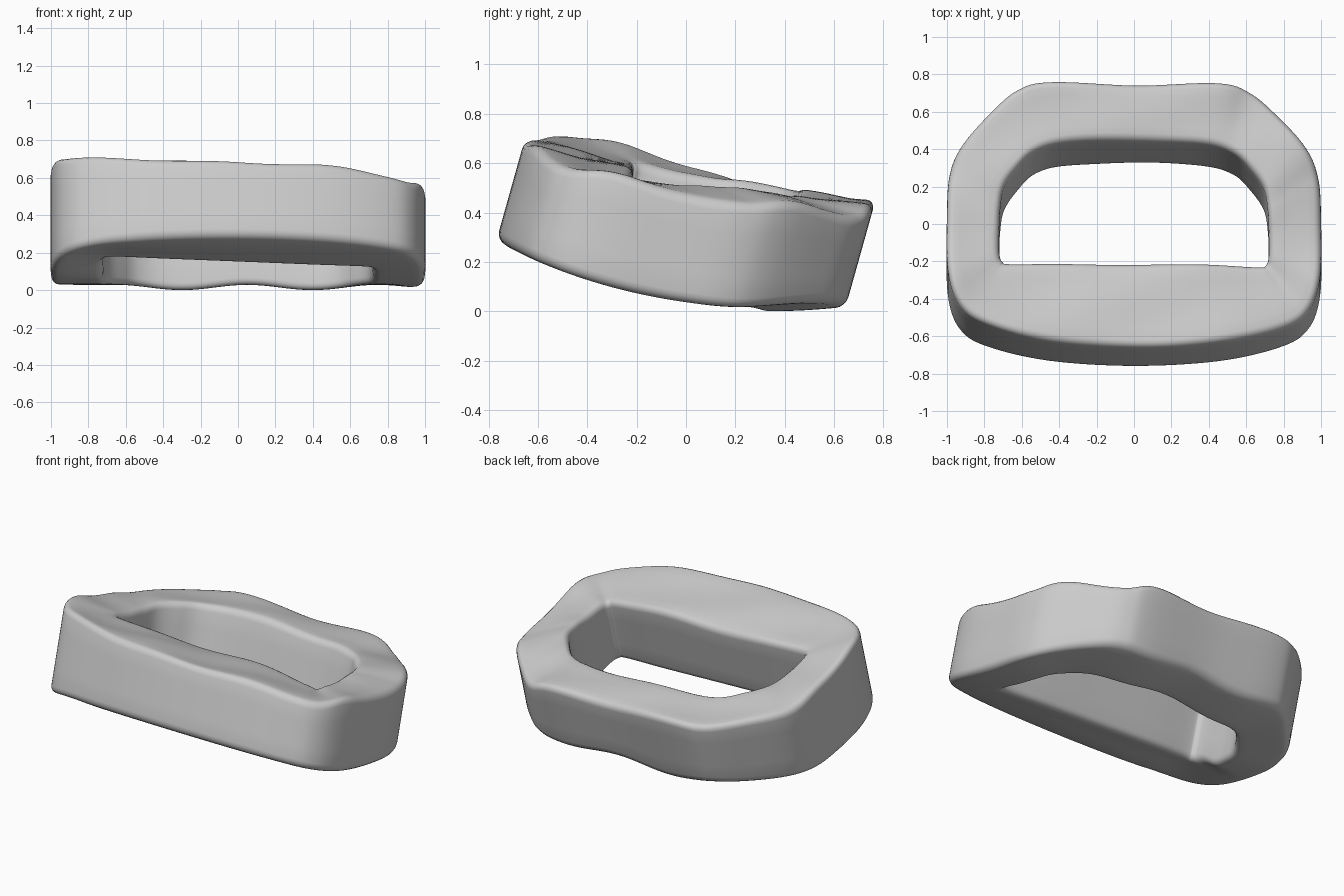
import bpy, bmesh, math
from mathutils import Vector

cube = bpy.data.objects.get("Cube")
if cube:
    bpy.data.objects.remove(cube, do_unlink=True)

LEAN = 0.28      # how far the walls drift back per unit of height
STEPS = 8        # samples between outline stations
ROUND = 0.04     # edge rounding

# Half outline, back to front: outer x, y, inner x, y, top lift left, top lift right
HALF = [
    (0, .63, 0, .31, 0, 0),
    (.45, .64, .36, .30, .02, -.01),
    (.62, .60, .53, .25, .01, -.05),
    (.76, .48, .63, .15, 0, -.05),
    (.92, .29, .695, .05, 0, -.04),
    (.985, .13, .715, -.06, 0, -.07),
    (1, -.1, .72, -.18, .03, -.09),
    (.995, -.43, .72, -.31, .07, -.05),
    (.93, -.63, .705, -.36, .07, -.06),
    (.78, -.735, .66, -.375, .065, -.035),
    (.45, -.82, .4, -.37, .035, 0),
    (0, -.85, 0, -.37, .02, .02),
]


def station(row, side):
    ox, oy, ix, iy, left, right = row
    return Vector((side * ox, oy, side * ix, iy, left if side < 0 else right))


stations = [station(r, -1) for r in HALF] + [station(r, 1) for r in HALF[-2:0:-1]]


def catmull(a, b, c, d, t):
    return 0.5 * (2 * b + (c - a) * t + (2 * a - 5 * b + 4 * c - d) * t * t
                  + (3 * b - a - 3 * c + d) * t ** 3)


def ramp(v, start, end):
    t = min(1, max(0, (v - start) / (end - start)))
    return t * t * (3 - 2 * t)


def top_height(x, y, lift, s):
    lumps = .006 * math.sin(9 * x + 5 * y) + .005 * math.sin(13 * y - 6 * x)
    groove = -.03 * s * ramp(y, .1, -.2)
    return .565 - .165 * y + lift * (1 - .5 * s) + lumps + groove


def bottom_height(x, y):
    back_lumps = .014 * math.cos(9 * (max(x, -.65) - .05)) * ramp(y, 0, .3)
    lip = ramp(y, -.1, -.3) * (1 - .8 * ramp(y, -.4, -.75))
    arch = (.035 - .04 * x) * lip * ramp(abs(x), 1, .65)
    return .045 - .14 * y + .19 * y * y + back_lumps + arch


def section(p):
    """One rounded rectangular slice through the ring."""
    outer, inner = Vector(p[:2]), Vector(p[2:4])
    width = (inner - outer).length
    arc = [k * math.pi / 8 for k in range(5)]
    ease = [(ROUND * (1 - math.cos(a)), ROUND * (1 - math.sin(a))) for a in arc]
    across = [(ROUND + (width - 2 * ROUND) * k / 6, 0) for k in range(1, 6)]
    half = ease + across + [(width - d, h) for d, h in reversed(ease)]

    def place(dist, inset, is_top):
        s = dist / width
        q = outer.lerp(inner, s)
        if is_top:
            z = top_height(q.x, q.y + LEAN * .55, p[4], s) - inset
        else:
            z = bottom_height(q.x, q.y + LEAN * .12) + inset
        return Vector((q.x, q.y + LEAN * z, z))

    upper = [place(d, h, True) for d, h in half]
    lower = [place(d, h, False) for d, h in reversed(half)]
    inside = [upper[-1].lerp(lower[0], k / 4) for k in (1, 2, 3)]
    outside = [lower[-1].lerp(upper[0], k / 4) for k in (1, 2, 3)]
    return upper + inside + lower + outside


# Sweep the slices round the closed outline
bm = bmesh.new()
rings = []
n = len(stations)
for i in range(n):
    a, b, c, d = (stations[(i + k) % n] for k in (-1, 0, 1, 2))
    for j in range(STEPS):
        rings.append([bm.verts.new(v) for v in section(catmull(a, b, c, d, j / STEPS))])
for i, ring in enumerate(rings):
    following = rings[(i + 1) % len(rings)]
    for j in range(len(ring)):
        k = (j + 1) % len(ring)
        bm.faces.new((ring[j], ring[k], following[k], following[j]))
bmesh.ops.recalc_face_normals(bm, faces=bm.faces)

# Centre it and stand it on the ground
lo = [min(v.co[k] for v in bm.verts) for k in range(3)]
hi = [max(v.co[k] for v in bm.verts) for k in range(3)]
shift = Vector(((lo[0] + hi[0]) / 2, (lo[1] + hi[1]) / 2, lo[2]))
bmesh.ops.translate(bm, verts=bm.verts, vec=-shift)

mesh = bpy.data.meshes.new("tilted_ring")
bm.to_mesh(mesh)
bm.free()
ring_obj = bpy.data.objects.new("tilted_ring", mesh)
bpy.context.collection.objects.link(ring_obj)

# Plain grey
grey = bpy.data.materials.new("light_grey")
grey.use_nodes = True
colour = (.6, .6, .6, 1)
grey.diffuse_color = colour
grey.node_tree.nodes["Principled BSDF"].inputs["Base Color"].default_value = colour
mesh.materials.append(grey)

bpy.ops.object.select_all(action='DESELECT')
ring_obj.select_set(True)
bpy.context.view_layer.objects.active = ring_obj
bpy.ops.object.shade_smooth_by_angle(angle=math.radians(40))
